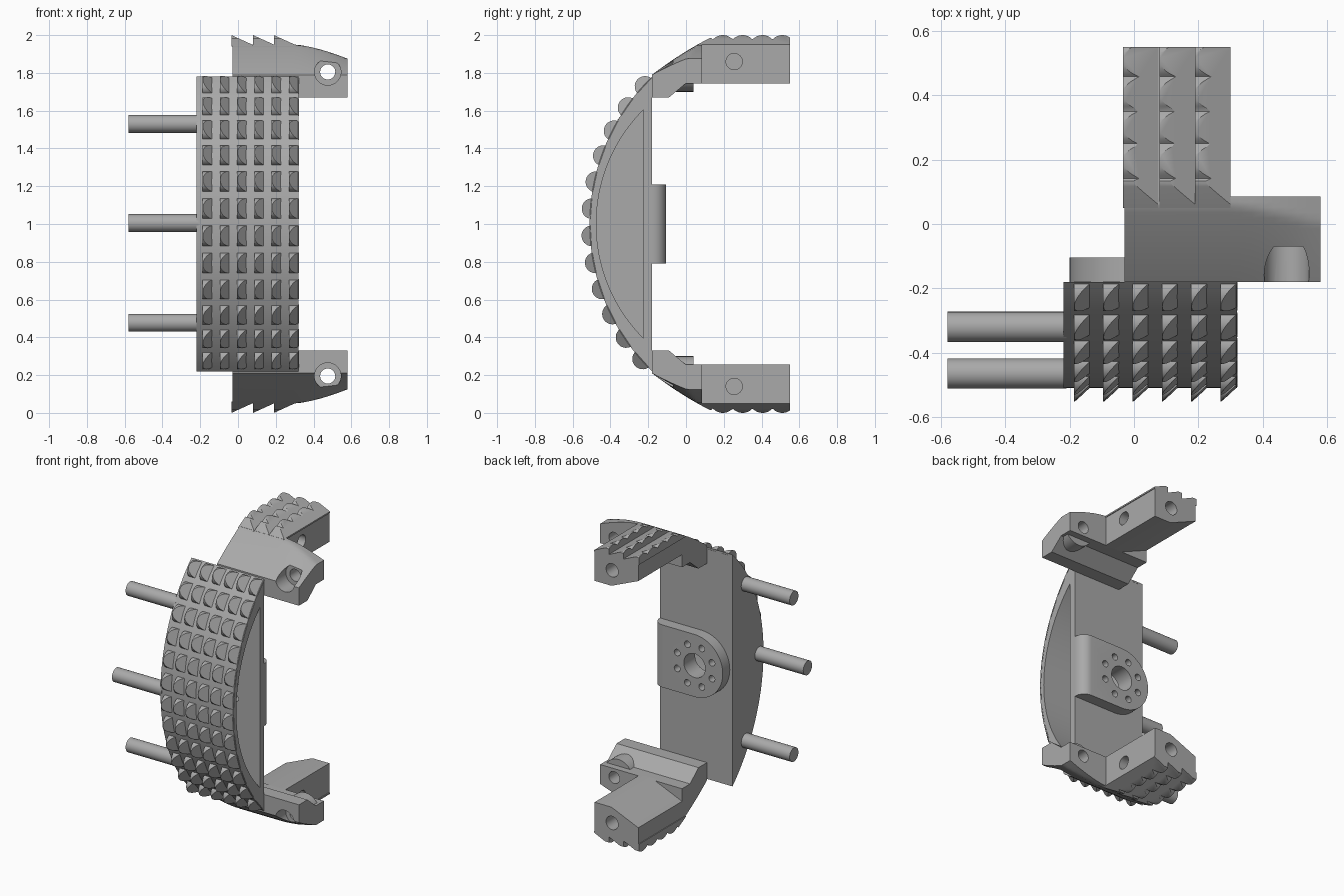
import bpy, bmesh
from math import sin, cos, pi, radians, sqrt
from mathutils import Vector, Matrix

cube = bpy.data.objects.get("Cube")
if cube:
    bpy.data.objects.remove(cube, do_unlink=True)

grey = bpy.data.materials.new("plain grey")
grey.use_nodes = True
COLOR = (0.4, 0.4, 0.4, 1)
grey.diffuse_color = COLOR
for node in grey.node_tree.nodes:
    if node.type == 'BSDF_PRINCIPLED':
        node.inputs["Base Color"].default_value = COLOR


def finish(name, bm):
    bmesh.ops.recalc_face_normals(bm, faces=bm.faces[:])
    mesh = bpy.data.meshes.new(name)
    bm.to_mesh(mesh)
    bm.free()
    mesh.materials.append(grey)
    ob = bpy.data.objects.new(name, mesh)
    bpy.context.scene.collection.objects.link(ob)
    return ob


def add_rings(bm, rings):
    """Skin a list of equal point rings and cap both ends."""
    loops = [[bm.verts.new(p) for p in ring] for ring in rings]
    n = len(loops[0])
    faces = [bm.faces.new(loops[0]), bm.faces.new(loops[-1][::-1])]
    for a, b in zip(loops, loops[1:]):
        for i in range(n):
            j = (i + 1) % n
            faces.append(bm.faces.new((a[i], b[i], b[j], a[j])))
    return faces


def add_prism(bm, pts, axis, lo, hi):
    place = (lambda p, t: (t, *p)) if axis == 'x' else (lambda p, t: (p[0], t, p[1]))
    return add_rings(bm, [[place(p, t) for p in pts] for t in (lo, hi)])


def prism(name, pts, axis, lo, hi):
    bm = bmesh.new()
    add_prism(bm, pts, axis, lo, hi)
    return finish(name, bm)


def circle(u, v, r, n=32):
    return [(u + r * cos(2 * pi * i / n), v + r * sin(2 * pi * i / n)) for i in range(n)]


def cut(ob, *cutters):
    """Subtract prisms given as (points, axis, low, high)."""
    for spec in cutters:
        tool = prism("cutter", *spec)
        tool.hide_render = True
        mod = ob.modifiers.new("cut", 'BOOLEAN')
        mod.operation, mod.solver, mod.object = 'DIFFERENCE', 'EXACT', tool
        bpy.context.view_layer.objects.active = ob
        bpy.ops.object.modifier_apply(modifier=mod.name)
        bpy.data.objects.remove(tool, do_unlink=True)


def slice_off(bm, faces, co, normal):
    """Remove the part of a closed prism beyond a plane and close it."""
    geom = set(faces)
    for f in faces:
        geom.update(f.verts)
        geom.update(f.edges)
    res = bmesh.ops.bisect_plane(bm, geom=list(geom), plane_co=co, plane_no=normal,
                                 clear_outer=True)
    edges = [e for e in res['geom_cut'] if isinstance(e, bmesh.types.BMEdge)]
    if edges:
        bmesh.ops.holes_fill(bm, edges=edges)


def bow(back, half, depth, n=48):
    """D-shaped outline: straight back, arc bulging to the front."""
    r = (half * half + depth * depth) / (2 * depth)
    cy = back - depth + r
    a = math_asin(half / r)
    return [(cy - r * cos(a * (2 * i / n - 1)), 1 + r * sin(a * (2 * i / n - 1)))
            for i in range(n + 1)], r, cy, a


def math_asin(s):
    from math import asin
    return asin(s)


# Bow-shaped body with a pocket in its left end
outline, R, CY, HALF = bow(-0.18, 0.78, 0.33)
pocket = bow(-0.225, 0.605, 0.25)[0]
body = prism("body", outline, 'x', -0.22, 0.32)

# Round hub plate on the back, blended into the left edge
HX, HR = 0.01, 0.21
hub_pts = [(0.32, 1 + HR)] + [(HX - HR * sin(pi * i / 32), 1 + HR * cos(pi * i / 32))
                              for i in range(33)] + [(0.32, 1 - HR)]
bm = bmesh.new()
add_prism(bm, hub_pts, 'y', -0.185, -0.105)
edge = [e for e in bm.edges if all(v.co.x > 0.31 and v.co.y > -0.12 for v in e.verts)]
bmesh.ops.bevel(bm, geom=edge, offset=0.07, segments=8, profile=0.5, affect='EDGES')
hub = finish("hub_plate", bm)

holes = [(circle(HX, 1, 0.08), 'y', -0.25, 0)]
for i in range(8):
    a = 2 * pi * (i + 0.5) / 8
    holes.append((circle(HX + 0.14 * cos(a), 1 + 0.14 * sin(a), 0.022, 16), 'y', -0.25, 0))
cut(body, (pocket, 'x', -0.17, 0.4), *holes)
cut(hub, *holes)

# Grip teeth: half discs sliced to wedges, in rows along the arc
bm = bmesh.new()
for row in range(12):
    a = HALF * ((row + 0.5) / 6 - 1) + radians(0.5)
    out, tan = Vector((0, -cos(a), sin(a))), Vector((0, sin(a), cos(a)))
    centre = Vector((0, CY, 1)) + out * (R - 0.01)
    disc = []
    for i in range(15):
        t = pi * i / 14
        p = centre + out * (0.055 * sin(t)) + tan * (0.055 * cos(t))
        disc.append((p.y, p.z))
    for col in range(6):
        x = -0.187 + 0.0912 * col
        faces = add_prism(bm, disc, 'x', x, x + 0.053)
        tip = centre + out * 0.056 + Vector((x, 0, 0))
        slice_off(bm, faces, tip, (out * 0.053 + Vector((0.051, 0, 0))).normalized())
finish("grip_teeth", bm)

# Three pegs on the right end
for name, y, z in (("upper", -0.32, 1.53), ("middle", -0.465, 1.005), ("lower", -0.32, 0.477)):
    prism(name + "_peg", circle(y, z, 0.047), 'x', -0.58, -0.21)


# Upper arm: sloping foot whose top drops towards its left end
def slope(y):
    t = y + 0.18
    return 1.79 + 0.764 * t - 0.419 * t * t


ys = [-0.18 + 0.265 * i / 16 for i in range(17)]
under = [(0.085, 1.745), (0, 1.745), (-0.09, 1.67), (-0.18, 1.67)]
sections = []
for x in [-0.03] + [0.295 + 0.285 * i / 8 for i in range(9)]:
    k = max(0, (x - 0.295) / 0.285)
    cap = 1.95 - 0.075 * k ** 1.5
    sections.append([(x, y, min(cap, slope(y) - 0.04 * k * k * (y + 0.18) / 0.18))
                     for y in ys] + [(x, y, z) for y, z in under])
bm = bmesh.new()
add_rings(bm, sections)
foot = finish("upper_foot", bm)

# Screw boss behind the foot, with counterbored hole
BX, BZ = 0.475, 1.805
boss = prism("upper_boss", circle(BX, BZ, 0.105), 'y', -0.06, 0.04)
low_half = [(BX + 0.105 * cos(t), BZ + 0.105 * sin(t))
            for t in [pi + pi * i / 20 for i in range(21)]]
bpy.data.objects.remove(boss, do_unlink=True)
boss = prism("upper_boss", low_half, 'y', -0.08, 0.04)
bore = (circle(BX, BZ, 0.04), 'y', -0.3, 0.3)
counterbore = (circle(BX, BZ, 0.07), 'y', -0.3, -0.07)
cut(foot, bore, counterbore)
cut(boss, bore, counterbore)

# Rear block with an end hole and a side hole
block = prism("upper_block", [(-0.03, 1.95), (0.295, 1.95), (0.295, 1.745),
                              (0.17, 1.745), (-0.03, 1.83)], 'y', 0.06, 0.55)
cut(block, (circle(0.165, 1.85, 0.045), 'y', 0.3, 0.7),
    (circle(0.255, 1.86, 0.043), 'x', 0.17, 0.5))

# Scalloped saw ridges on the outside of the block
bm = bmesh.new()
ridge = [(0.55, 1.94), (0.05, 1.94)]
for i in range(61):
    y = 0.05 + 0.5 * i / 60
    off = (y - 0.51 + 0.0525) % 0.105 - 0.0525
    ridge.append((y, min(1.93 + sqrt(0.07 ** 2 - off ** 2), slope(y))))
for x in (-0.035, 0.08, 0.19):
    faces = add_prism(bm, ridge, 'x', x, x + 0.11)
    slice_off(bm, faces, Vector((x, 0, 2.0)), Vector((0.05, 0, 0.11)).normalized())
ridges = finish("upper_ridges", bm)

# Lower arm mirrors the upper arm
flip = Matrix.Translation((0, 0, 2)) @ Matrix.Diagonal((1, 1, -1, 1))
for ob in (foot, boss, block, ridges):
    bm = bmesh.new()
    bm.from_mesh(ob.data)
    bm.transform(flip)
    finish(ob.name.replace("upper", "lower"), bm)

# Smooth the rounded faces, keep hard edges
bpy.ops.object.select_all(action='DESELECT')
for ob in bpy.context.scene.objects:
    if ob.type == 'MESH':
        ob.select_set(True)
        bpy.context.view_layer.objects.active = ob
bpy.ops.object.shade_smooth_by_angle(angle=radians(30))
